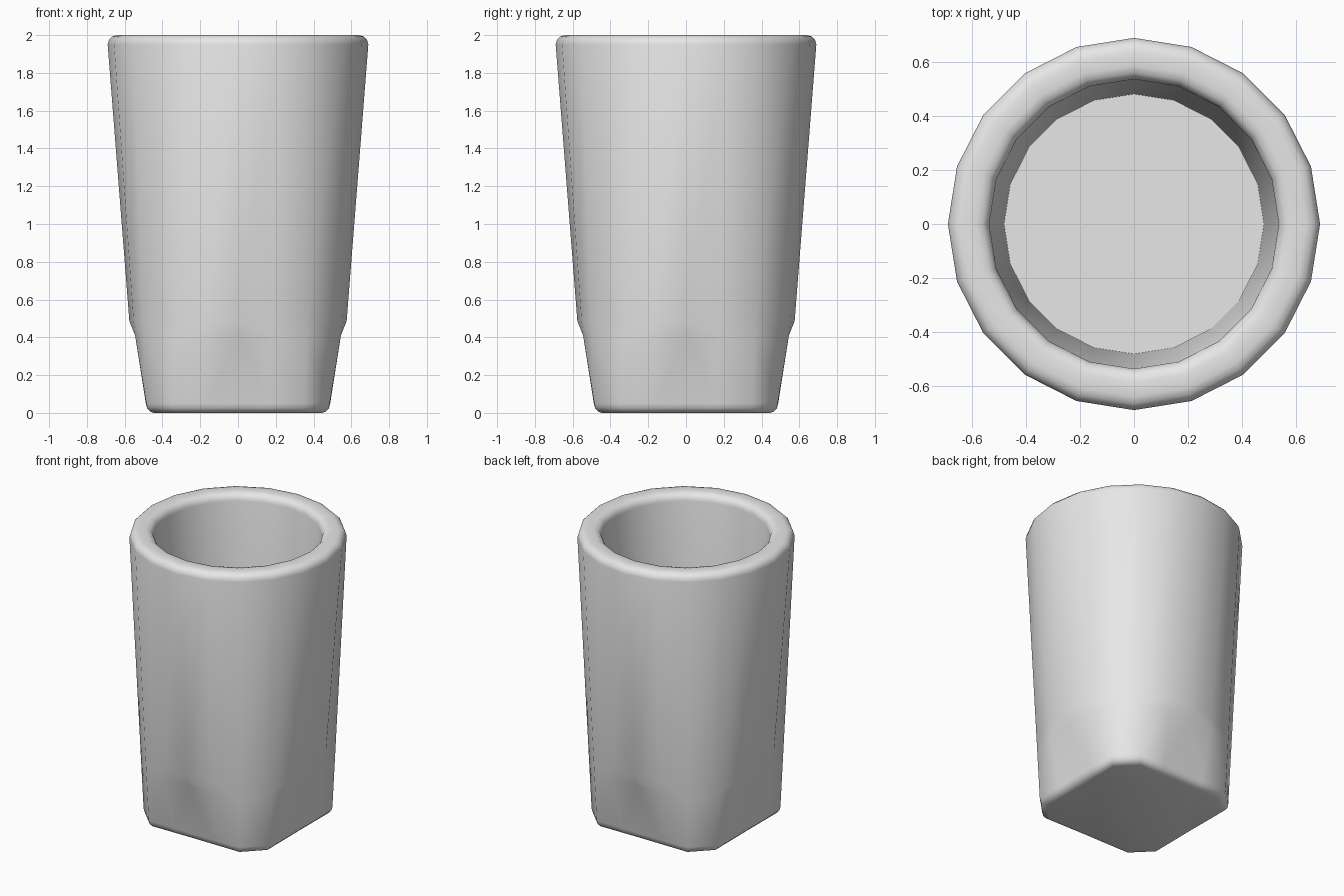
import bpy, bmesh
from math import sin, cos, pi, radians

cube = bpy.data.objects.get("Cube")
if cube:
    bpy.data.objects.remove(cube, do_unlink=True)

SIDES = 20
QUARTER = SIDES // 4
RIM_Z, FOOT_Z = 1.95, 0.05
FOOT_RADII = [0.541, 0.549, 0.6]   # from flat centre to square corner


def steps_from_axis(i):
    k = i % QUARTER
    return min(k, QUARTER - k)


def outer_radius(i, z):
    """Round at the rim, squarish at the foot, with four flats cut low down."""
    k = steps_from_axis(i)
    t = (z - FOOT_Z) / (RIM_Z - FOOT_Z)
    r = FOOT_RADII[k] * (1 - t) + 0.69 * t
    if z < 0.45:
        flat = 0.488 + 0.158 * (z - FOOT_Z)
        r = min(r, flat / cos(2 * pi * k / SIDES))
    return r


bm = bmesh.new()


def ring(radius_of, z):
    verts = []
    for i in range(SIDES):
        a = 2 * pi * i / SIDES
        r = radius_of(i)
        verts.append(bm.verts.new((r * cos(a), r * sin(a), z)))
    return verts


def bridge(low, high, creased=False):
    for i in range(SIDES):
        j = (i + 1) % SIDES
        a, b, c, d = low[i], low[j], high[j], high[i]
        if not creased:
            bm.faces.new((a, b, c, d))
        elif i % QUARTER < QUARTER / 2:
            # crease runs from the flat's top down to its outer corner
            bm.faces.new((a, b, d))
            bm.faces.new((b, c, d))
        else:
            bm.faces.new((a, b, c))
            bm.faces.new((a, c, d))


rings = []
# Rounded foot
for deg in (0, 30, 60):
    s = radians(deg)
    rings.append(ring(lambda i: outer_radius(i, FOOT_Z) - 0.05 * (1 - sin(s)),
                      FOOT_Z * (1 - cos(s))))
# Flats and tapering wall
first_wall = len(rings)
for z in (FOOT_Z, 0.41, 0.485, RIM_Z):
    rings.append(ring(lambda i: outer_radius(i, z), z))
# Rounded rim, outside then inside
for deg in (30, 60, 90):
    s = radians(deg)
    rings.append(ring(lambda i: 0.64 + 0.05 * cos(s), RIM_Z + 0.05 * sin(s)))
for deg in (90, 60, 30, 0):
    s = radians(deg)
    rings.append(ring(lambda i: 0.587 - 0.05 * cos(s), RIM_Z + 0.05 * sin(s)))
# Inner wall down to the thick floor
rings.append(ring(lambda i: 0.482, 0.5))

for n in range(len(rings) - 1):
    bridge(rings[n], rings[n + 1], creased=n in (first_wall, first_wall + 1))
bm.faces.new(rings[0][::-1])
bm.faces.new(rings[-1])
bmesh.ops.recalc_face_normals(bm, faces=bm.faces)

mesh = bpy.data.meshes.new("tumbler")
bm.to_mesh(mesh)
bm.free()
tumbler = bpy.data.objects.new("tumbler", mesh)
bpy.context.collection.objects.link(tumbler)

# Plain pale grey
grey = bpy.data.materials.new("pale_grey")
grey.use_nodes = True
colour = (0.8, 0.8, 0.8, 1)
grey.diffuse_color = colour
grey.node_tree.nodes["Principled BSDF"].inputs["Base Color"].default_value = colour
mesh.materials.append(grey)

# Smooth shading with a sharp floor edge
bpy.ops.object.select_all(action='DESELECT')
tumbler.select_set(True)
bpy.context.view_layer.objects.active = tumbler
bpy.ops.object.shade_smooth_by_angle(angle=radians(40))
